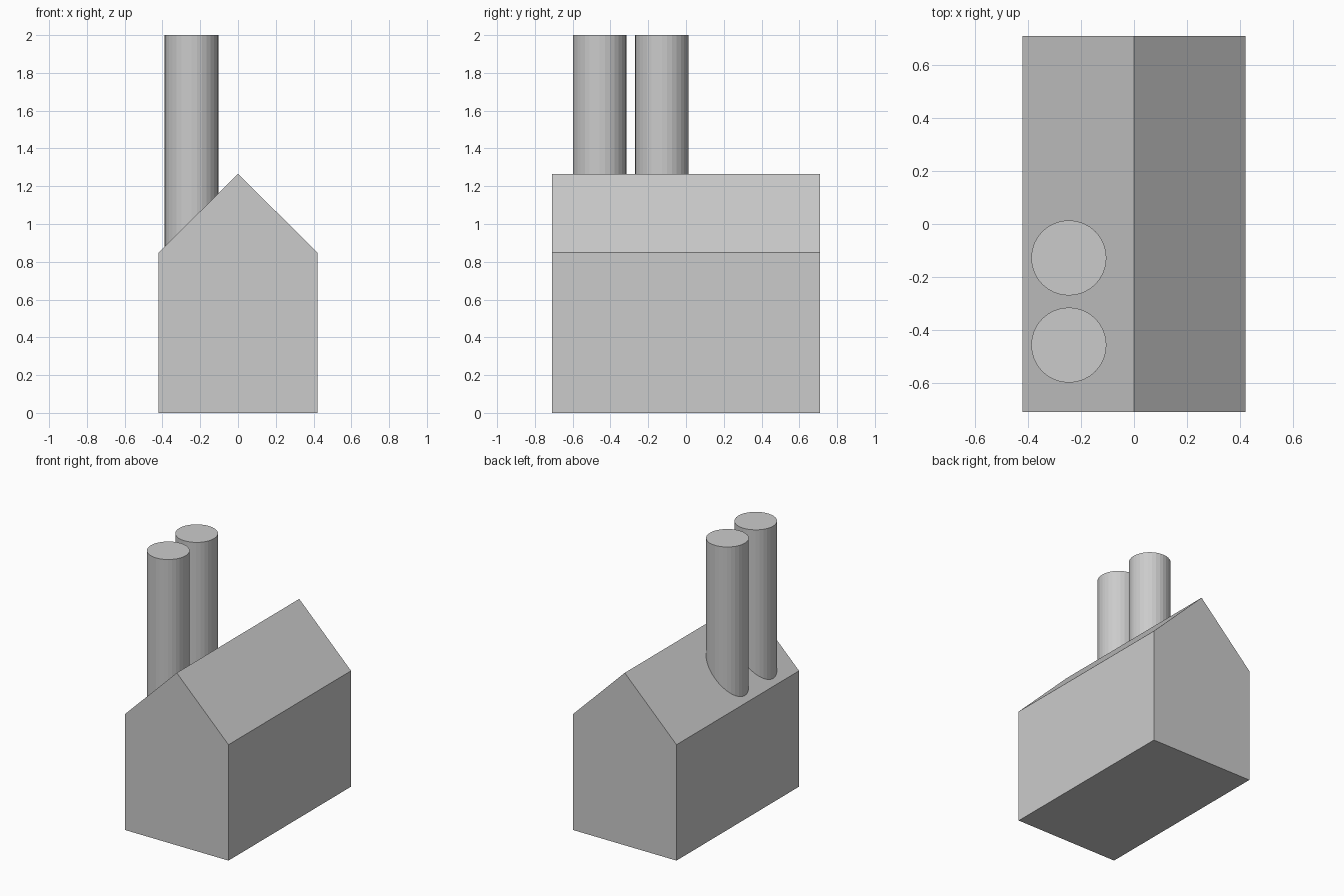
import bpy, bmesh

if "Cube" in bpy.data.objects:
    bpy.data.objects.remove(bpy.data.objects["Cube"])

HALF_W, HALF_L = 0.42, 0.71
EAVE, RIDGE, TOP = 0.85, 1.265, 2.0

# House body: gable profile extruded along y
bm = bmesh.new()
profile = [(-HALF_W, 0), (HALF_W, 0), (HALF_W, EAVE), (0, RIDGE), (-HALF_W, EAVE)]
gable = bm.faces.new([bm.verts.new((x, -HALF_L, z)) for x, z in profile])
ext = bmesh.ops.extrude_face_region(bm, geom=[gable], use_keep_orig=True)
verts = [v for v in ext["geom"] if isinstance(v, bmesh.types.BMVert)]
bmesh.ops.translate(bm, verts=verts, vec=(0, 2 * HALF_L, 0))
bmesh.ops.recalc_face_normals(bm, faces=bm.faces)
mesh = bpy.data.meshes.new("house_body")
bm.to_mesh(mesh)
bm.free()
bpy.context.collection.objects.link(bpy.data.objects.new("house_body", mesh))

# Two round chimneys sunk into the left roof slope
BASE = 0.8
for name, y in (("front_chimney", -0.457), ("rear_chimney", -0.128)):
    bpy.ops.mesh.primitive_cylinder_add(vertices=32, radius=0.142, depth=TOP - BASE,
                                        location=(-0.246, y, (TOP + BASE) / 2))
    bpy.context.object.name = name
